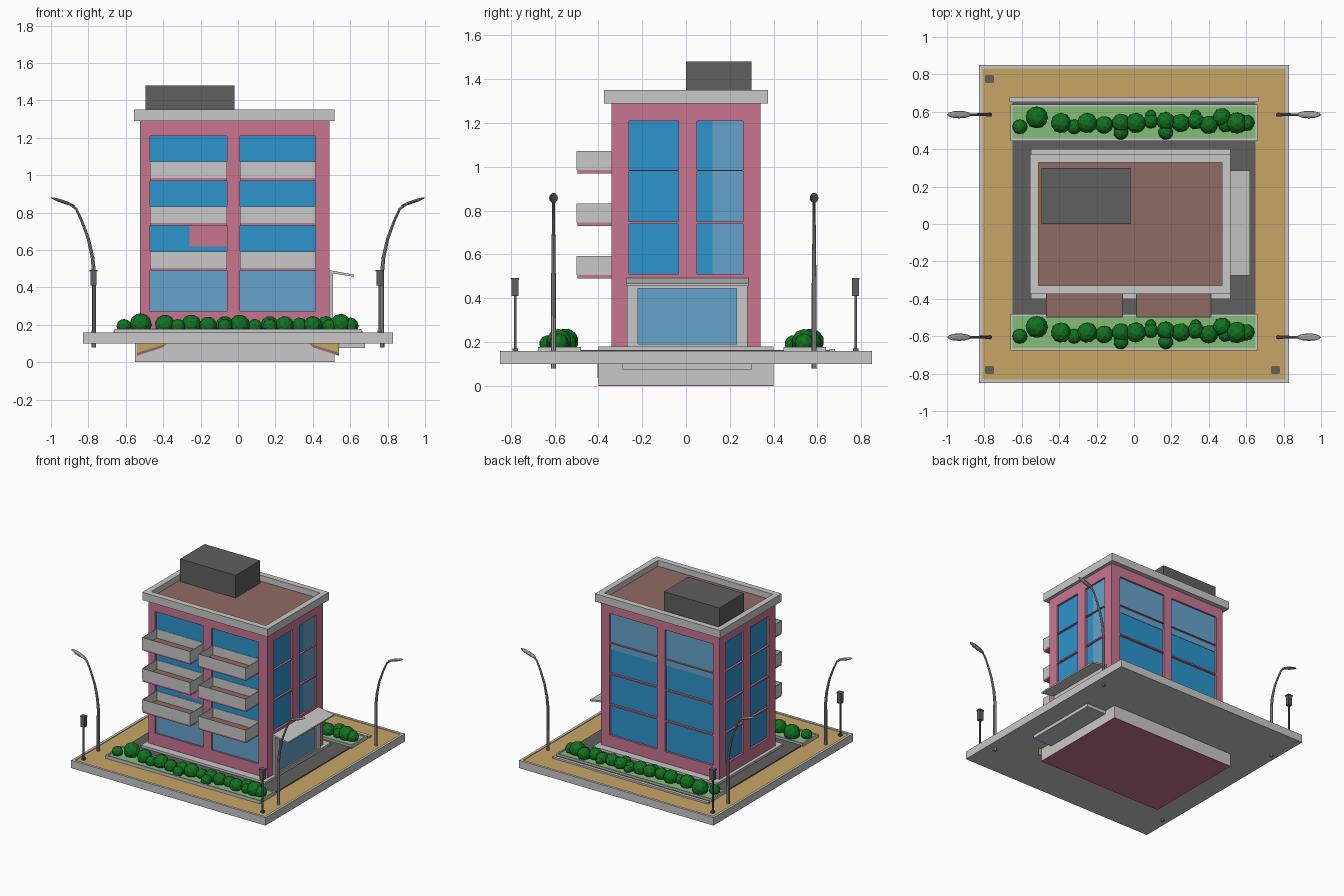
import bpy, bmesh, math
from mathutils import Vector

cube = bpy.data.objects.get("Cube")
if cube:
    bpy.data.objects.remove(cube, do_unlink=True)


def material(name, r, g, b):
    m = bpy.data.materials.new(name)
    m.use_nodes = True
    m.diffuse_color = (r, g, b, 1)
    m.node_tree.nodes["Principled BSDF"].inputs["Base Color"].default_value = (r, g, b, 1)
    return m


PINK = material("pink plaster", .58, .18, .28)
BLUE = material("blue glass", .026, .3, .61)
PALE = material("pale glass", .13, .37, .6)
GREY = material("light concrete", .58, .58, .58)
DARK = material("dark grey", .115, .115, .115)
BROWN = material("brown tile", .275, .147, .122)
TAN = material("tan paving", .58, .38, .13)
GRASS = material("grass", .24, .51, .19)
LEAF = material("leaf green", .006, .17, .015)
METAL = material("lamp metal", .35, .35, .35)


def finish(name, bm, *mats):
    me = bpy.data.meshes.new(name)
    bm.to_mesh(me)
    bm.free()
    ob = bpy.data.objects.new(name, me)
    for m in mats:
        me.materials.append(m)
    bpy.context.collection.objects.link(ob)
    return ob


def box_mesh(lo, hi):
    bm = bmesh.new()
    bmesh.ops.create_cube(bm, size=1)
    lo, hi = Vector(lo), Vector(hi)
    bmesh.ops.scale(bm, vec=hi - lo, verts=bm.verts)
    bmesh.ops.translate(bm, vec=(lo + hi) / 2, verts=bm.verts)
    return bm


def box(name, lo, hi, mat):
    return finish(name, box_mesh(lo, hi), mat)


def tray(name, lo, hi, rim, depth, outer, inner):
    """Box whose top is sunk inside a rim."""
    bm = box_mesh(lo, hi)
    bm.normal_update()
    top = max(bm.faces, key=lambda f: f.calc_center_median().z)
    bmesh.ops.inset_individual(bm, faces=[top], thickness=rim)
    bmesh.ops.inset_individual(bm, faces=[top], thickness=.0005, depth=-depth)
    top.material_index = 1
    return finish(name, bm, outer, inner)


def prism(name, profile, y0, y1, mat):
    """Extrude an x-z outline along y."""
    bm = bmesh.new()
    a = [bm.verts.new((x, y0, z)) for x, z in profile]
    b = [bm.verts.new((x, y1, z)) for x, z in profile]
    bm.faces.new(a)
    bm.faces.new(b[::-1])
    for i in range(len(a)):
        j = (i + 1) % len(a)
        bm.faces.new((a[j], a[i], b[i], b[j]))
    bmesh.ops.recalc_face_normals(bm, faces=bm.faces)
    return finish(name, bm, mat)


# Site: base slab, foundation, asphalt
tray("base_slab", (-.83, -.85, .1), (.83, .85, .16), .027, .005, GREY, TAN)
box("foundation", (-.55, -.4, .004), (.515, .4, .18), GREY)
box("foundation_underside", (-.55, -.4, 0), (.515, .4, .004), PINK)
box("entrance_footing", (.5, -.29, .075), (.68, .3, .11), GREY)
box("asphalt", (-.65, -.66, .15), (.65, .66, .163), DARK)
box("back_kerb", (-.665, .655, .15), (.665, .68, .168), GREY)
for s in (-1, 1):
    prism("foundation_paving_patch", [(s * .54, .1), (s * .38, .1), (s * .54, .05)],
          -.403, -.4, TAN)
    prism("foundation_patch_edge", [(s * .54, .05), (s * .38, .1), (s * .4, .08), (s * .54, .035)],
          -.403, -.4, BROWN)

# Building core and framed facades
X0, X1, Y = -.525, .49, .34
ROWS = [(.27, .5), (.51, .74), (.75, .98), (.985, 1.21)]
WIDE = [(-.47, -.06), (.01, .415)]
NARROW = [(-.26, -.035), (.05, .26)]
BASE, TOP, REC = .17, 1.3, .016
box("building_core", (X0 + .03, -Y + .03, BASE), (X1 - .03, Y - .03, TOP), PINK)


def on_wall(side, name, u, z, d, mat):
    """Box on a wall, with d the inward depth range from the outer face."""
    if side in ("front", "back"):
        ys = sorted((-Y + t) if side == "front" else (Y - t) for t in d)
        box(f"{side}_{name}", (u[0], ys[0], z[0]), (u[1], ys[1], z[1]), mat)
    else:
        xs = sorted((X0 + t) if side == "minus_x" else (X1 - t) for t in d)
        box(f"{side}_{name}", (xs[0], u[0], z[0]), (xs[1], u[1], z[1]), mat)


def gaps(lo, spans, hi):
    edges = [lo] + [e for s in spans for e in s] + [hi]
    return list(zip(edges[::2], edges[1::2]))


def facade(side, cols, rows, lo, hi):
    on_wall(side, "glazing", (cols[0][0], cols[-1][1]), (rows[0][0], rows[-1][1]),
            (REC, .031), BLUE)
    for g in gaps(lo, cols, hi):
        on_wall(side, "pier", g, (BASE, TOP), (0, .031), PINK)
    for g in gaps(BASE, rows, TOP):
        for c in cols:
            on_wall(side, "spandrel", c, g, (0, .031), PINK)


facade("front", WIDE, ROWS, X0, X1)
facade("back", WIDE, ROWS, X0, X1)
facade("minus_x", NARROW, ROWS, -Y, Y)
facade("plus_x", NARROW, ROWS[1:], -Y, Y)

# Paler areas of glass and one drawn blind
PLATE = (REC - .003, REC)
full = (WIDE[0][0], WIDE[1][1])
on_wall("front", "pale_glass", full, ROWS[0], PLATE, PALE)
on_wall("back", "pale_glass", full, (.93, 1.21), PLATE, PALE)
on_wall("plus_x", "pale_glass", (.12, .26), (.51, 1.21), PLATE, PALE)
on_wall("front", "blind", (-.26, -.06), (.62, .74), PLATE, PINK)

# Balconies
for _, z in ROWS[:3]:
    for x0, x1 in WIDE:
        box("balcony_base", (x0, -.495, z - .01), (x1, -.335, z + .005), PINK)
        tray("balcony", (x0, -.5, z + .005), (x1, -.322, z + .092), .007, .07, GREY, BROWN)

# Roof
tray("roof_parapet", (-.555, -.375, 1.29), (.515, .375, 1.35), .064, .045, GREY, BROWN)
box("roof_plant_room", (-.495, 0, 1.3), (-.02, .3, 1.48), DARK)

# Entrance
for y0, y1 in ((-.27, -.22), (.23, .28)):
    box("entrance_jamb", (X1 - .01, y0, .17), (.507, y1, .48), GREY)
box("entrance_lintel", (X1 - .01, -.27, .445), (.507, .28, .48), GREY)
box("entrance_sill", (X1 - .01, -.27, .17), (.507, .28, .19), GREY)
box("entrance_glass", (X1 - .01, -.22, .19), (.498, .23, .445), PALE)
prism("entrance_canopy", [(.49, .492), (.62, .468), (.62, .457), (.49, .478)], -.275, .285, GREY)

# Planters and bushes: x, sideways offset, radius
BUSHES = [(-.61, -.02, .04), (-.52, .03, .06), (-.39, 0, .055), (-.32, -.02, .04),
          (-.25, 0, .055), (-.16, -.01, .048), (-.07, 0, .05), (-.07, -.05, .04),
          (.01, 0, .055), (.09, .01, .04), (.09, .04, .03), (.17, .01, .05),
          (.17, -.05, .04), (.25, 0, .05), (.33, .01, .045), (.33, .04, .03),
          (.4, -.01, .05), (.47, .03, .05), (.49, -.01, .04), (.55, 0, .058), (.6, 0, .045)]
for label, y0, y1, mid in (("front", -.675, -.48, -.58), ("back", .445, .64, .54)):
    tray(label + "_planter", (-.66, y0, .15), (.66, y1, .178), .016, .006, GREY, GRASS)
    bm = bmesh.new()
    for x, dy, r in BUSHES:
        made = bmesh.ops.create_icosphere(bm, subdivisions=2, radius=r)
        bmesh.ops.rotate(bm, verts=made["verts"], cent=(0, 0, 0),
                         matrix=Vector((0, 0, 1)).rotation_difference(Vector((x, .3, 1))).to_matrix())
        bmesh.ops.translate(bm, verts=made["verts"], vec=(x, mid + dy, .17 + r * .55))
    finish(label + "_bushes", bm, LEAF)


# Street lamps
def street_lamp(s, y):
    cu = bpy.data.curves.new("street_lamp_pole", "CURVE")
    cu.dimensions = "3D"
    cu.bevel_depth, cu.bevel_resolution = .012, 2
    cu.use_fill_caps = True
    path = [(.77, .08, 1), (.77, .48, .9), (.778, .56, .8), (.8, .66, .7),
            (.835, .755, .6), (.865, .82, .55), (.9, .845, .5)]
    sp = cu.splines.new("POLY")
    sp.points.add(len(path) - 1)
    for p, (x, z, r) in zip(sp.points, path):
        p.co, p.radius = (s * x, y, z, 1), r
    cu.materials.append(METAL)
    ob = bpy.data.objects.new("street_lamp_pole", cu)
    bpy.context.collection.objects.link(ob)
    bpy.ops.object.select_all(action="DESELECT")
    ob.select_set(True)
    bpy.context.view_layer.objects.active = ob
    bpy.ops.object.convert(target="MESH")
    bpy.ops.object.shade_smooth_by_angle()
    bm = bmesh.new()
    bmesh.ops.create_uvsphere(bm, u_segments=12, v_segments=6, radius=1)
    bmesh.ops.scale(bm, vec=(.068, .02, .009), verts=bm.verts)
    head = finish("street_lamp_head", bm, METAL)
    head.location = (s * .935, y, .858)
    head.rotation_euler.y = -s * math.radians(19)


for s in (-1, 1):
    for y in (-.605, .585):
        street_lamp(s, y)

# Small lantern posts
for x, y in ((-.772, .775), (-.772, -.78), (.757, -.78)):
    box("lantern_foot", (x - .012, y - .012, .15), (x + .012, y + .012, .17), DARK)
    box("lantern_post", (x - .005, y - .005, .16), (x + .005, y + .005, .41), DARK)
    box("lantern_head", (x - .016, y - .016, .41), (x + .016, y + .016, .485), DARK)
    box("lantern_cap", (x - .021, y - .018, .485), (x + .021, y + .018, .493), DARK)
